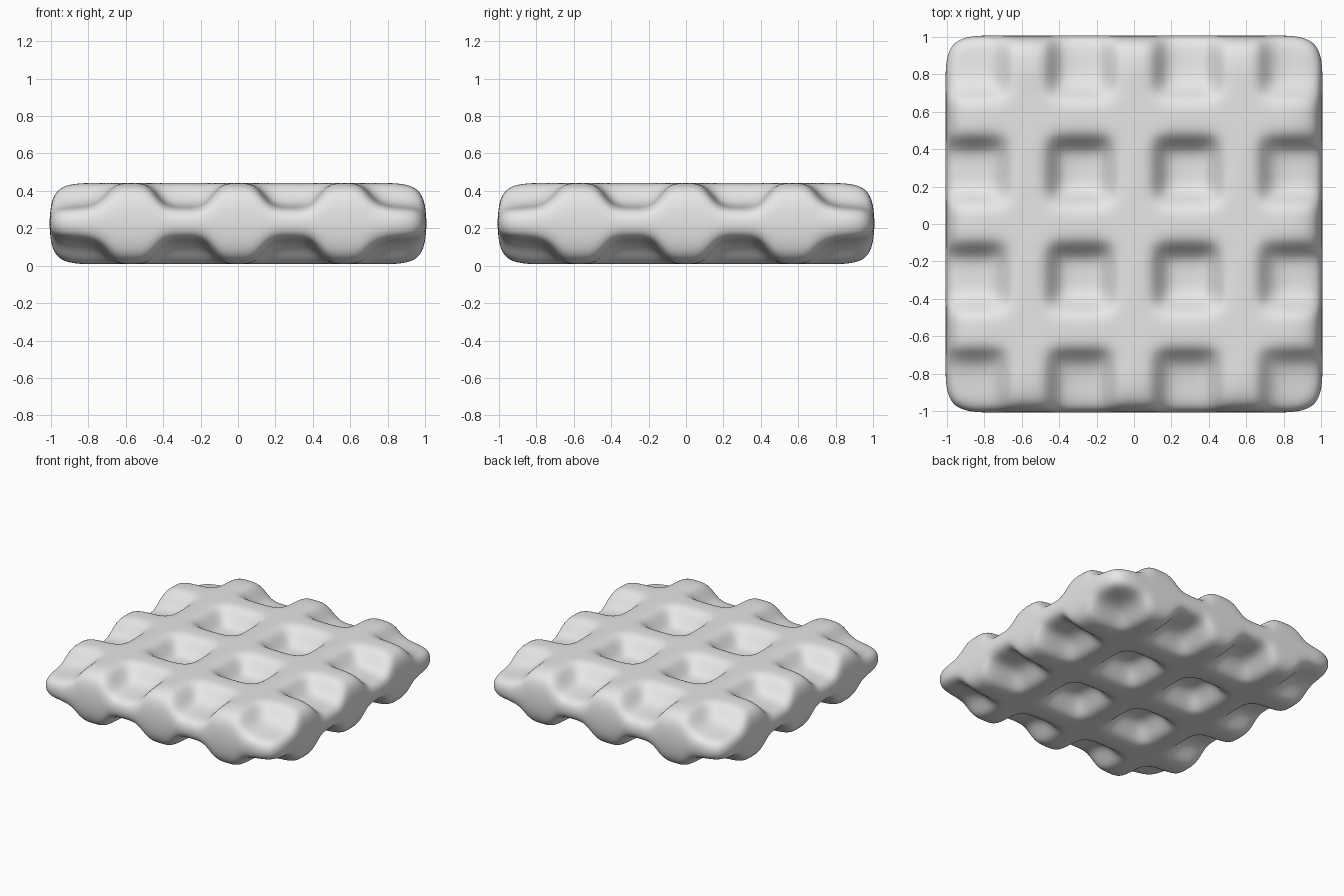
import bpy
import bmesh

cube = bpy.data.objects.get("Cube")
if cube:
    bpy.data.objects.remove(cube, do_unlink=True)

MID, RIDGE, FLOOR = 0.225, 0.217, 0.09   # mid height, half thickness of ridges and pits
RIM, WALL = 0.94, 1.01                   # edge of the flat sheets, edge of the side wall
RIDGES = (-0.57, 0, 0.57)

# Grid lines: each ridge has a flat top and a sloped shoulder, with pits between
lines = [-RIM, -0.285, 0.285, RIM]
for c in RIDGES:
    lines += [c + d for d in (-0.17, -0.10, 0, 0.10, 0.17)]
lines.sort()
last = len(lines) - 1


def on_ridge(v):
    return any(abs(v - c) < 0.12 for c in RIDGES)


def half_height(x, y):
    return RIDGE if on_ridge(x) or on_ridge(y) else FLOOR


bm = bmesh.new()


def add_sheet(side):
    return [[bm.verts.new((x, y, MID + side * half_height(x, y))) for y in lines] for x in lines]


# Top and bottom sheets
top, bottom = add_sheet(1), add_sheet(-1)
for i in range(last):
    for j in range(last):
        for s in (top, bottom):
            bm.faces.new((s[i][j], s[i + 1][j], s[i + 1][j + 1], s[i][j + 1]))

# Side wall: rings joining the rims of both sheets
rim = ([(i, 0) for i in range(last)] + [(last, j) for j in range(last)]
       + [(i, last) for i in range(last, 0, -1)] + [(0, j) for j in range(last, 0, -1)])


def wall_ring(side):
    ring = []
    for i, j in rim:
        x, y = lines[i], lines[j]
        z = MID + side * 0.58 * half_height(x, y)
        ring.append(bm.verts.new([v * WALL / RIM if abs(v) == RIM else v for v in (x, y)] + [z]))
    return ring


rings = [[top[i][j] for i, j in rim], wall_ring(1), wall_ring(-1), [bottom[i][j] for i, j in rim]]
for a, b in zip(rings, rings[1:]):
    for k in range(len(rim)):
        n = (k + 1) % len(rim)
        bm.faces.new((a[k], a[n], b[n], b[k]))

bmesh.ops.recalc_face_normals(bm, faces=bm.faces)
for f in bm.faces:
    f.smooth = True
mesh = bpy.data.meshes.new("waffle")
bm.to_mesh(mesh)
bm.free()

waffle = bpy.data.objects.new("waffle", mesh)
bpy.context.collection.objects.link(waffle)
sub = waffle.modifiers.new("soft_edges", "SUBSURF")
sub.levels = sub.render_levels = 3

# Plain light grey
grey = bpy.data.materials.new("light_grey")
grey.use_nodes = True
color = (0.8, 0.8, 0.8, 1)
grey.diffuse_color = color
grey.node_tree.nodes["Principled BSDF"].inputs["Base Color"].default_value = color
mesh.materials.append(grey)
